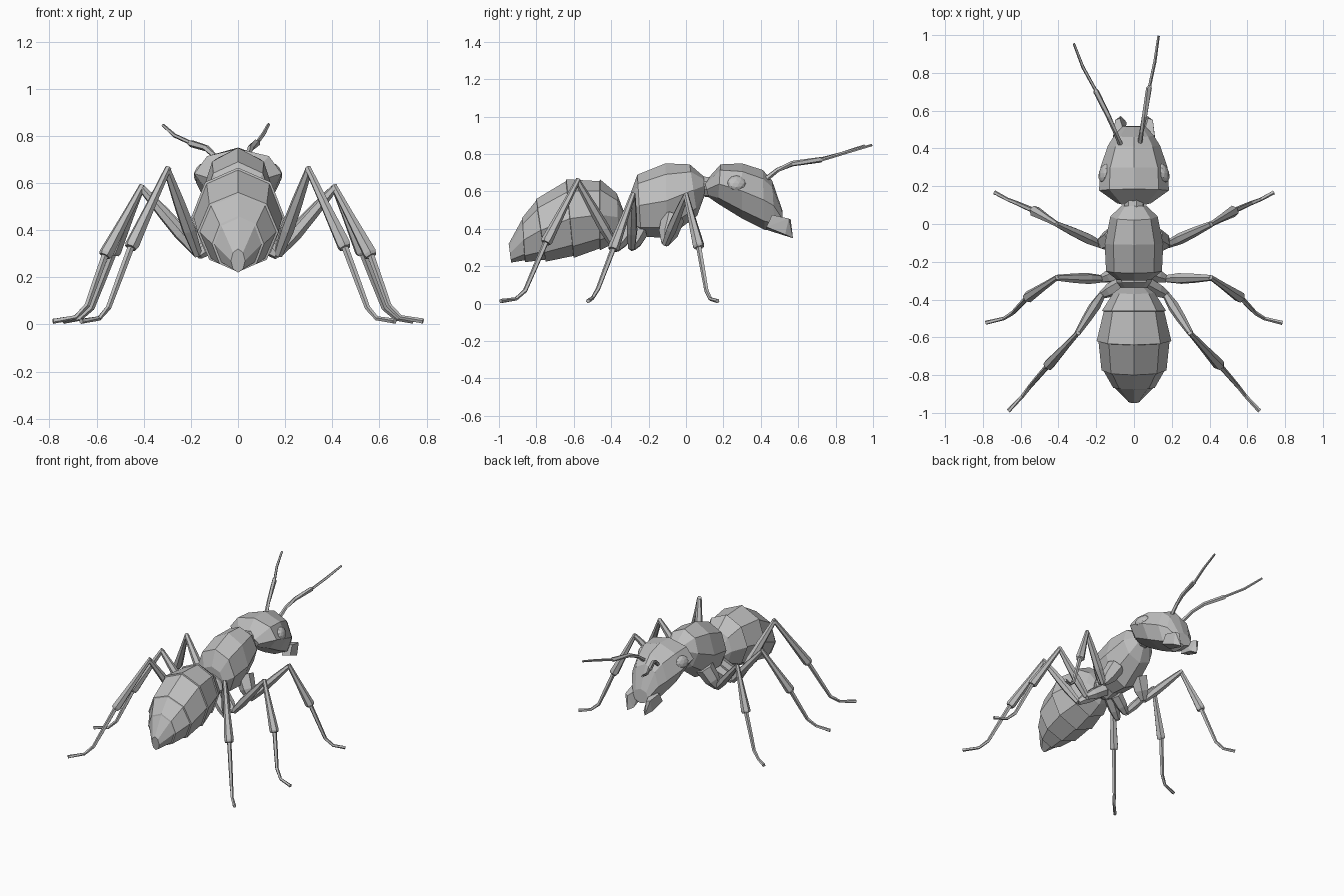
import bpy, bmesh, math
from mathutils import Vector

if "Cube" in bpy.data.objects:
    bpy.data.objects.remove(bpy.data.objects["Cube"])

grey = bpy.data.materials.new("plain_grey")
grey.diffuse_color = (0.52, 0.52, 0.52, 1)
grey.use_nodes = True
grey.node_tree.nodes["Principled BSDF"].inputs["Base Color"].default_value = grey.diffuse_color


def finish(bm, name):
    bmesh.ops.recalc_face_normals(bm, faces=bm.faces)
    me = bpy.data.meshes.new(name)
    bm.to_mesh(me)
    bm.free()
    me.materials.append(grey)
    ob = bpy.data.objects.new(name, me)
    bpy.context.collection.objects.link(ob)
    return ob


def loft(name, rings):
    """Skin a list of equally sized point rings and cap both ends."""
    bm = bmesh.new()
    vs = [[bm.verts.new(p) for p in r] for r in rings]
    n = len(vs[0])
    for a, b in zip(vs, vs[1:]):
        for i in range(n):
            j = (i + 1) % n
            bm.faces.new((a[i], a[j], b[j], b[i]))
    bm.faces.new(vs[0])
    bm.faces.new(vs[-1])
    return finish(bm, name)


def body(name, sections, step=0.0, n=8):
    """Sections: top y, top z, bottom y, bottom z, half width."""
    rings = []
    last = len(sections) - 1
    for k, (yt, zt, yb, zb, w) in enumerate(sections):
        copies = [0.0]
        if step and 1 < k < last:
            copies.append(step)        # overlapping plate edge
        for d in copies:
            top, bot = Vector((0, yt - d * .2, zt - d)), Vector((0, yb - d * .2, zb + d))
            ring = []
            for i in range(n):
                a = 2 * math.pi * i / n
                p = top.lerp(bot, (1 - math.cos(a)) / 2)
                p.x = (w - d) * math.sin(a)
                ring.append(p)
            rings.append(ring)
    return loft(name, rings)


def tube(name, pts, radii, n=6):
    pts = [Vector(p) for p in pts]
    rings = []
    for i, (p, r) in enumerate(zip(pts, radii)):
        t = (pts[min(i + 1, len(pts) - 1)] - pts[max(i - 1, 0)]).normalized()
        u = t.cross(Vector((0.3, 0.9, 0.1))).normalized()
        v = t.cross(u)
        rings.append([p + r * (u * math.cos(2 * math.pi * k / n) + v * math.sin(2 * math.pi * k / n))
                      for k in range(n)])
    return loft(name, rings)


def hull(name, pts):
    bm = bmesh.new()
    for p in pts:
        bm.verts.new(p)
    bmesh.ops.convex_hull(bm, input=bm.verts)
    bmesh.ops.dissolve_limit(bm, angle_limit=0.05, verts=bm.verts, edges=bm.edges)
    return finish(bm, name)


# Abdomen with overlapping plates
body("abdomen", [(-.335, .50, -.335, .37, .07), (-.37, .59, -.36, .335, .11),
                 (-.46, .665, -.46, .285, .17), (-.64, .665, -.60, .245, .198),
                 (-.80, .56, -.75, .225, .172), (-.875, .46, -.86, .222, .11),
                 (-.948, .32, -.935, .22, .03)], step=.01)
# Narrow waist
body("waist", [(-.22, .46, -.22, .36, .06), (-.28, .53, -.28, .34, .10),
               (-.31, .53, -.31, .35, .09), (-.36, .46, -.36, .38, .05)])
# Thorax
body("thorax", [(.095, .68, .10, .58, .065), (.02, .745, .06, .47, .125),
                (-.11, .75, -.10, .35, .155), (-.26, .69, -.24, .36, .148),
                (-.30, .58, -.29, .40, .09)])
# Neck
tube("neck", [(0, .05, .63), (0, .16, .62)], [.055, .055], 8)
# Head
body("head", [(.10, .65, .12, .57, .09), (.185, .745, .17, .535, .185),
              (.30, .75, .30, .455, .178), (.41, .715, .42, .395, .138),
              (.46, .66, .475, .39, .105), (.515, .50, .52, .40, .06)])

# Leg joints on the +x side: hip, trochanter, knee, shin end, ankle, foot middle, toe
legs = {
    "front": [(.10, -.07, .46), (.175, -.11, .32), (.41, .0, .58), (.53, .07, .30),
              (.62, .11, .07), (.67, .13, .025), (.74, .168, .014)],
    "middle": [(.05, -.25, .38), (.17, -.29, .30), (.41, -.285, .58), (.565, -.39, .29),
               (.64, -.47, .08), (.69, -.50, .03), (.785, -.523, .014)],
    "hind": [(.05, -.31, .39), (.17, -.375, .295), (.30, -.58, .655), (.455, -.75, .325),
             (.55, -.86, .07), (.59, -.91, .025), (.665, -.99, .014)],
}
for side, s in (("right", 1), ("left", -1)):
    for which, joints in legs.items():
        hip, tro, knee, shin, ankle, mid, toe = [Vector((s * x, y, z)) for x, y, z in joints]
        nm = f"{which}_{side}_"
        big = .062 if which == "front" else .045
        tube(nm + "coxa", [hip, hip.lerp(tro, .6), tro], [big, big * .85, .022])
        tube(nm + "thigh", [tro, tro.lerp(knee, .3), tro.lerp(knee, .6), knee],
             [.02, .03, .026, .016])
        tube(nm + "shin", [knee + (knee - shin) * .03, knee.lerp(shin, .4), knee.lerp(shin, .96), shin],
             [.014, .02, .031, .026])
        tube(nm + "foot", [shin, shin.lerp(ankle, .5), ankle, mid, mid.lerp(toe, .85), toe],
             [.015, .014, .012, .010, .011, .012], 5)

    # Eye lens on the side of the head
    bm = bmesh.new()
    bmesh.ops.create_icosphere(bm, subdivisions=2, radius=1)
    for v in bm.verts:
        x, y, z = v.co
        v.co = (s * (.158 + x * .026 - y * .010 - z * .012), .27 + y * .05, .645 + z * .04)
    finish(bm, side + "_eye")

    # Jaw blade
    hull(side + "_jaw", [(s * x, y, z) for x, y, z in (
        (.115, .43, .41), (.05, .43, .395), (.11, .46, .475), (.045, .46, .475),
        (.10, .55, .455), (.075, .56, .45), (.07, .572, .35), (.04, .54, .365), (.10, .53, .37))])

# Antennae, each bent a little differently
antennae = {
    "left": [(-.07, .42, .66), (-.10, .49, .715), (-.135, .57, .748), (-.20, .70, .768),
             (-.205, .712, .772), (-.27, .83, .802), (-.318, .955, .845)],
    "right": [(.03, .42, .66), (.04, .49, .715), (.055, .57, .75), (.08, .72, .77),
              (.083, .735, .772), (.11, .86, .81), (.13, .995, .848)],
}
for side, pts in antennae.items():
    tube(side + "_antenna", pts, [.014, .012, .014, .016, .009, .009, .007], 5)
